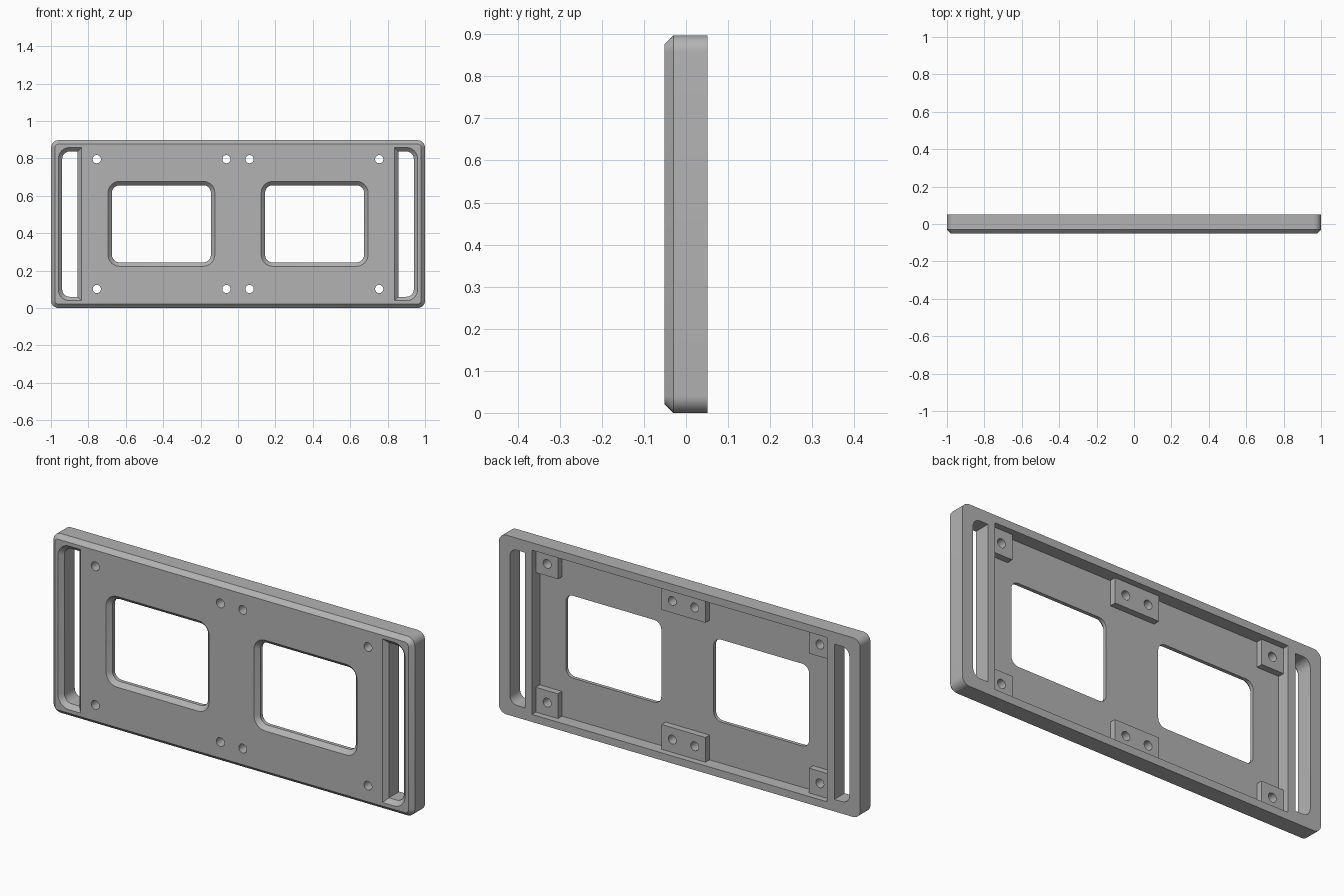
import bpy, bmesh
from math import sin, cos, pi, radians

cube = bpy.data.objects.get("Cube")
if cube:
    bpy.data.objects.remove(cube, do_unlink=True)

# Overall sizes
H, MID, FRONT, BACK = 0.897, 0.4485, -0.051, 0.051
FLOOR, PAD_TOP = -0.012, 0.02
CH = 0.021
EPS = 0.01

grey = bpy.data.materials.new("mid_grey")
grey.use_nodes = True
grey.diffuse_color = (0.45, 0.45, 0.45, 1)
grey.node_tree.nodes["Principled BSDF"].inputs["Base Color"].default_value = grey.diffuse_color


def outline(x0, x1, z0, z1, r_left, r_right, grow=0, steps=8):
    """Rectangle in x and z, with its own corner radius on each side."""
    x0, x1, z0, z1 = x0 - grow, x1 + grow, z0 - grow, z1 + grow
    pts = []
    for k, (sx, sz) in enumerate([(1, 1), (-1, 1), (-1, -1), (1, -1)]):
        r = r_right if sx > 0 else r_left
        cx, cz = (x1 if sx > 0 else x0), (z1 if sz > 0 else z0)
        if r == 0:
            pts.append((cx, cz))
            continue
        r += grow
        for i in range(steps + 1):
            a = (k + i / steps) * pi / 2
            pts.append((cx - sx * r + r * cos(a), cz - sz * r + r * sin(a)))
    return pts


def loft(name, sections):
    """Solid through a list of (y, outline) sections."""
    bm = bmesh.new()
    rings = [[bm.verts.new((x, y, z)) for x, z in pts] for y, pts in sections]
    n = len(rings[0])
    bm.faces.new(rings[0])
    bm.faces.new(rings[-1][::-1])
    for a, b in zip(rings, rings[1:]):
        for i in range(n):
            bm.faces.new((a[i], b[i], b[(i + 1) % n], a[(i + 1) % n]))
    bmesh.ops.recalc_face_normals(bm, faces=bm.faces)
    me = bpy.data.meshes.new(name)
    bm.to_mesh(me)
    bm.free()
    ob = bpy.data.objects.new(name, me)
    ob.data.materials.append(grey)
    bpy.context.collection.objects.link(ob)
    return ob


def combine(target, tool, operation):
    tool.hide_render = True
    mod = target.modifiers.new(operation.lower(), 'BOOLEAN')
    mod.object, mod.operation, mod.solver = tool, operation, 'EXACT'
    bpy.context.view_layer.objects.active = target
    bpy.ops.object.modifier_apply(modifier=mod.name)
    bpy.data.objects.remove(tool, do_unlink=True)


def block(name, x0, x1, z0, z1, y0, y1):
    pts = outline(x0, x1, z0, z1, 0, 0)
    return loft(name, [(y0, pts), (y1, pts)])


def chamfered_cutter(name, *shape):
    """Through cut whose front rim is chamfered."""
    return loft(name, [(FRONT - EPS, outline(*shape, grow=CH + EPS)),
                       (FRONT + CH, outline(*shape)),
                       (BACK + EPS, outline(*shape))])


# Plate with chamfered front edge
body = (-1, 1, 0, H, 0.04, 0.04)
plate = loft("faceplate", [(FRONT, outline(*body, grow=-CH)),
                           (FRONT + CH, outline(*body)), (BACK, outline(*body))])

# Back pocket
PX, PZ = 0.817, 0.411
combine(plate, block("pocket_cutter", -PX, PX, MID - PZ, MID + PZ, FLOOR, BACK + EPS), 'DIFFERENCE')

# Screw pads along the top and bottom of the pocket
for s in (-1, 1):
    z0, z1 = sorted((MID + s * 0.287, MID + s * (PZ + EPS)))
    for x0, x1 in ((-PX - EPS, -0.695), (-0.122, 0.122), (0.695, PX + EPS)):
        combine(plate, block("screw_pad", x0, x1, z0, z1, FLOOR - EPS, PAD_TOP), 'UNION')

# Windows and handle slots on both sides
for s in (-1, 1):
    x0, x1 = sorted((s * 0.145, s * 0.674))
    combine(plate, chamfered_cutter("window_cutter", x0, x1, 0.244, 0.656, 0.04, 0.04), 'DIFFERENCE')
    x0, x1 = sorted((s * 0.857, s * 0.94))
    radii = (0.04, 0) if s < 0 else (0, 0.04)
    combine(plate, chamfered_cutter("slot_cutter", x0, x1, 0.06, H - 0.06, *radii), 'DIFFERENCE')

# Screw holes
R = 0.022
for x in (-0.755, -0.062, 0.062, 0.755):
    for z in (MID - 0.347, MID + 0.347):
        circle = outline(x - R, x + R, z - R, z + R, R * 0.999, R * 0.999, steps=6)
        combine(plate, loft("hole_cutter", [(FRONT - EPS, circle), (BACK + EPS, circle)]), 'DIFFERENCE')

bpy.ops.object.select_all(action='DESELECT')
plate.select_set(True)
bpy.context.view_layer.objects.active = plate
bpy.ops.object.shade_smooth_by_angle(angle=radians(30))
